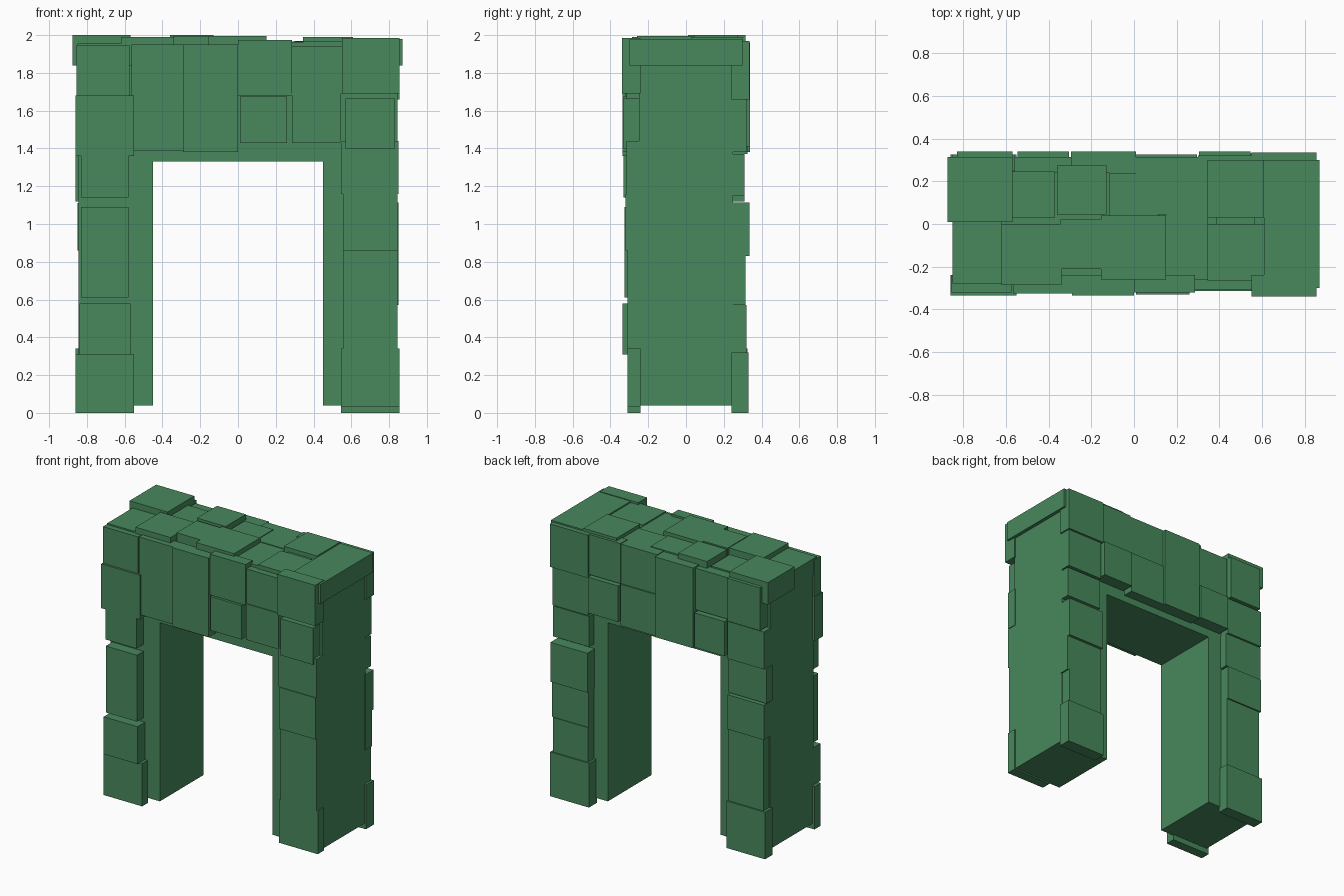
import bpy
import bmesh

default_cube = bpy.data.objects.get("Cube")
if default_cube:
    bpy.data.objects.remove(default_cube, do_unlink=True)

# Single green stone colour
green = bpy.data.materials.new("stone green")
green.use_nodes = True
colour = (0.065, 0.25, 0.11, 1)
green.diffuse_color = colour
shader = next(n for n in green.node_tree.nodes if n.type == "BSDF_PRINCIPLED")
shader.inputs["Base Color"].default_value = colour
shader.inputs["Roughness"].default_value = 0.9


def finish(name, bm):
    """Turn a bmesh into a named, flat shaded object."""
    bmesh.ops.recalc_face_normals(bm, faces=bm.faces)
    mesh = bpy.data.meshes.new(name)
    bm.to_mesh(mesh)
    bm.free()
    mesh.materials.append(green)
    obj = bpy.data.objects.new(name, mesh)
    bpy.context.collection.objects.link(obj)
    return obj


def block(name, x, y, z):
    """Axis aligned stone between the given limits."""
    bm = bmesh.new()
    bmesh.ops.create_cube(bm, size=1)
    for v in bm.verts:
        for axis, (low, high) in enumerate((x, y, z)):
            v.co[axis] = low if v.co[axis] < 0 else high
    return finish(name, bm)


INNER = 0.24      # depth at which the facing stones start
CAP_BASE = 1.84   # underside of the capping stones


def front(name, x, z, face):
    block("front_" + name, x, (-face, -INNER), z)


def back(name, x, z, face):
    block("back_" + name, x, (INNER, face), z)


def cap(name, x, y, top):
    block("cap_" + name, x, y, (CAP_BASE, top))


# Plain arch core, an extruded gateway profile
half, inner, foot, lintel, crown = 0.845, 0.45, 0.04, 1.33, 1.93
right_side = [(inner, lintel), (inner, foot), (half, foot), (half, crown)]
profile = right_side + [(-x, z) for x, z in reversed(right_side)]
bm = bmesh.new()
face = bm.faces.new([bm.verts.new((x, -0.25, z)) for x, z in profile])
extruded = bmesh.ops.extrude_face_region(bm, geom=[face])["geom"]
moved = [g for g in extruded if isinstance(g, bmesh.types.BMVert)]
bmesh.ops.translate(bm, vec=(0, 0.5, 0), verts=moved)
finish("arch_core", bm)

# Front facing stones, right leg
front("right_leg_foot", x=(-.86, -.55), z=(0, .31), face=.31)
front("right_leg_low", x=(-.84, -.57), z=(.31, .58), face=.335)
front("right_leg_middle", x=(-.83, -.58), z=(.61, 1.09), face=.325)
front("right_leg_high", x=(-.83, -.58), z=(1.14, 1.36), face=.33)
front("right_corner_lower", x=(-.86, -.55), z=(1.36, 1.68), face=.335)
front("right_corner_upper", x=(-.855, -.575), z=(1.68, 1.945), face=.32)

# Front facing stones, lintel
front("lintel_right_tall", x=(-.565, -.29), z=(1.39, 1.95), face=.325)
front("lintel_middle_tall", x=(-.29, 0), z=(1.38, 1.95), face=.335)
front("lintel_middle_upper", x=(0, .285), z=(1.68, 1.975), face=.32)
front("lintel_middle_lower", x=(.01, .26), z=(1.43, 1.675), face=.33)
front("lintel_left_upper", x=(.285, .55), z=(1.69, 1.94), face=.31)
front("lintel_left_lower", x=(.285, .545), z=(1.43, 1.69), face=.315)

# Front facing stones, left leg
front("left_corner_upper", x=(.55, .855), z=(1.69, 1.985), face=.34)
front("left_corner_lower", x=(.57, .83), z=(1.4, 1.665), face=.33)
front("left_leg_high", x=(.545, .85), z=(1.16, 1.44), face=.315)
front("left_leg_upper", x=(.555, .845), z=(.86, 1.16), face=.32)
front("left_leg_middle", x=(.555, .845), z=(.34, .86), face=.31)
front("left_leg_foot", x=(.545, .855), z=(.03, .34), face=.31)

# Back facing stones, left leg
back("left_leg_foot", x=(.545, .855), z=(0, .32), face=.33)
back("left_leg_low", x=(.56, .84), z=(.32, .57), face=.32)
back("left_leg_middle", x=(.56, .85), z=(.57, .83), face=.315)
back("left_leg_upper", x=(.555, .85), z=(.83, 1.115), face=.335)
back("left_leg_high", x=(.56, .845), z=(1.15, 1.37), face=.31)
back("left_corner_lower", x=(.56, .845), z=(1.38, 1.66), face=.32)
back("left_corner_upper", x=(.55, .855), z=(1.66, 1.97), face=.335)

# Back facing stones, lintel
back("lintel_left_upper", x=(.3, .55), z=(1.68, 1.97), face=.32)
back("lintel_left_lower", x=(.305, .545), z=(1.41, 1.67), face=.34)
back("lintel_middle_upper", x=(.01, .3), z=(1.68, 1.965), face=.315)
back("lintel_middle_lower", x=(.01, .295), z=(1.38, 1.68), face=.325)
back("lintel_middle_tall", x=(-.295, .01), z=(1.38, 1.96), face=.34)
back("lintel_right_upper", x=(-.56, -.295), z=(1.65, 1.95), face=.315)
back("lintel_right_lower", x=(-.545, -.305), z=(1.39, 1.64), face=.34)

# Back facing stones, right leg
back("right_corner_upper", x=(-.83, -.57), z=(1.65, 1.96), face=.34)
back("right_corner_lower", x=(-.85, -.56), z=(1.37, 1.64), face=.325)
back("right_leg_high", x=(-.86, -.555), z=(1.12, 1.37), face=.31)
back("right_leg_upper", x=(-.85, -.56), z=(.86, 1.11), face=.325)
back("right_leg_middle", x=(-.84, -.56), z=(.34, .86), face=.315)
back("right_leg_foot", x=(-.86, -.55), z=(0, .34), face=.325)

# Capping stones, from the right end to the left end
cap("right_back", x=(-.875, -.57), y=(.01, .315), top=2)
cap("right_front", x=(-.85, -.62), y=(-.28, .01), top=1.955)
cap("right_inner_front", x=(-.62, -.34), y=(-.285, 0), top=1.99)
cap("right_inner_back", x=(-.57, -.37), y=(.03, .245), top=1.96)
cap("middle_right_front", x=(-.345, -.125), y=(-.21, .02), top=1.995)
cap("middle_right_back", x=(-.36, -.13), y=(.045, .275), top=2)
cap("middle_front", x=(-.155, .15), y=(-.26, .04), top=1.995)
cap("middle_back", x=(-.115, .115), y=(.04, .24), top=1.97)
cap("middle_left_front", x=(.15, .345), y=(-.26, .045), top=1.96)
cap("middle_left_back", x=(.115, .345), y=(.045, .245), top=1.965)
cap("left_inner_front", x=(.345, .61), y=(-.265, 0), top=1.97)
cap("left_inner_joint", x=(.385, .565), y=(0, .03), top=1.96)
cap("left_inner_back", x=(.345, .61), y=(.03, .3), top=1.99)
cap("left_end", x=(.61, .87), y=(-.3, .3), top=1.98)
